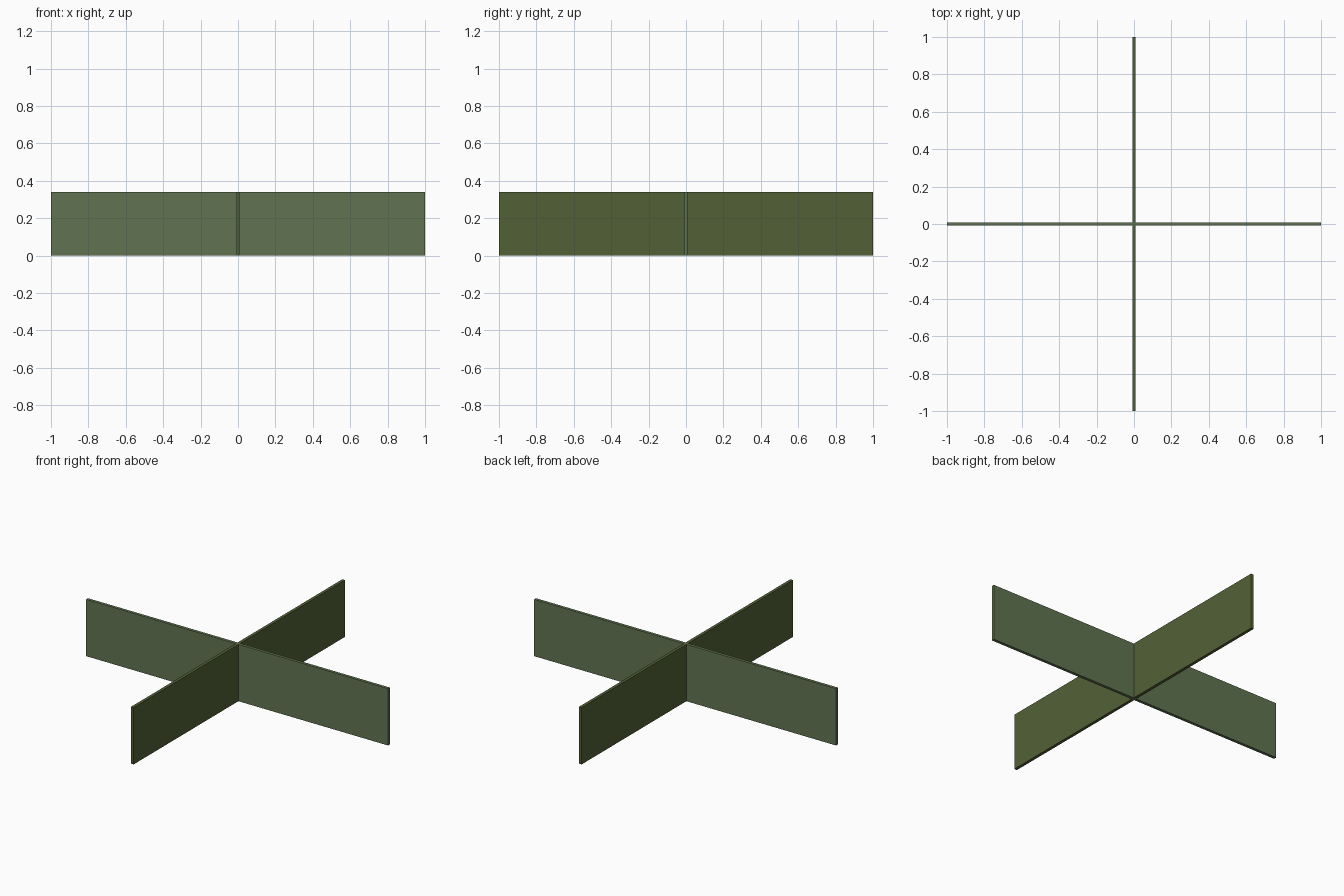
import bpy

if "Cube" in bpy.data.objects:
    bpy.data.objects.remove(bpy.data.objects["Cube"])

LENGTH, THICK, HEIGHT = 2.0, 0.018, 0.34


def panel(name, size, color):
    bpy.ops.mesh.primitive_cube_add(size=1, location=(0, 0, HEIGHT / 2))
    ob = bpy.context.object
    ob.name = name
    ob.scale = size
    bpy.ops.object.transform_apply(location=False, rotation=False, scale=True)
    mat = bpy.data.materials.new(name + "_color")
    mat.diffuse_color = (*color, 1)
    mat.use_nodes = True
    mat.node_tree.nodes["Principled BSDF"].inputs["Base Color"].default_value = mat.diffuse_color
    ob.data.materials.append(mat)
    return ob


# Two thin upright panels crossing at the middle
panel("cross_panel", (LENGTH, THICK, HEIGHT), (0.12, 0.175, 0.083))
panel("depth_panel", (THICK, LENGTH, HEIGHT), (0.086, 0.12, 0.037))
